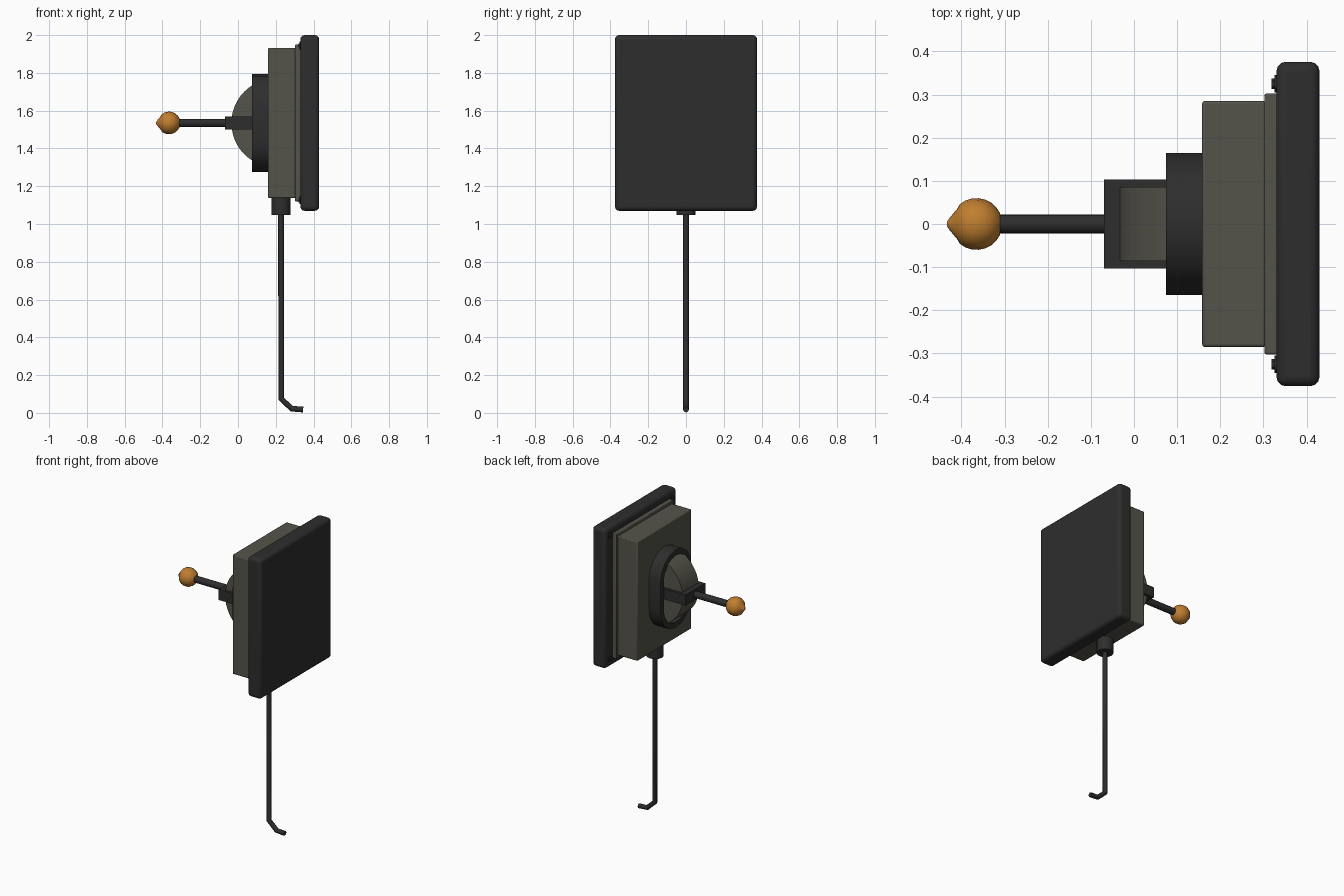
import bpy, bmesh, math
from mathutils import Vector

cube = bpy.data.objects.get("Cube")
if cube:
    bpy.data.objects.remove(cube, do_unlink=True)


def material(name, rgb):
    m = bpy.data.materials.new(name)
    m.use_nodes = True
    m.diffuse_color = (*rgb, 1)
    m.node_tree.nodes["Principled BSDF"].inputs["Base Color"].default_value = (*rgb, 1)
    return m


DARK = material("charcoal", (0.027, 0.027, 0.027))
GREY = material("olive grey", (0.09, 0.087, 0.068))
AMBER = material("amber", (0.53, 0.21, 0.03))
AXIS_Z = 1.535      # height of the lever


def finish(name, bm, mat, bevel=0, segments=2):
    bmesh.ops.recalc_face_normals(bm, faces=bm.faces)
    me = bpy.data.meshes.new(name)
    bm.to_mesh(me)
    bm.free()
    me.materials.append(mat)
    ob = bpy.data.objects.new(name, me)
    bpy.context.collection.objects.link(ob)
    bpy.ops.object.select_all(action='DESELECT')
    ob.select_set(True)
    bpy.context.view_layer.objects.active = ob
    if bevel:
        mod = ob.modifiers.new("bevel", 'BEVEL')
        mod.width, mod.segments = bevel, segments
    bpy.ops.object.shade_smooth_by_angle(angle=math.radians(30))
    return ob


def box(name, x, y, z, mat, bevel=0, segments=2):
    bm = bmesh.new()
    bmesh.ops.create_cube(bm, size=1)
    for v in bm.verts:
        v.co = [lo + (hi - lo) * (c + 0.5) for (lo, hi), c in zip((x, y, z), v.co)]
    return finish(name, bm, mat, bevel, segments)


def lathe_x(name, profile, y, z, mat, sides=16):
    """Revolve (x, radius) points around an axis along x."""
    bm = bmesh.new()
    rings = [[bm.verts.new((x, y + r * math.cos(a), z + r * math.sin(a)))
              for a in (math.tau * i / sides for i in range(sides))] for x, r in profile]
    for a, b in zip(rings, rings[1:]):
        for i in range(sides):
            j = (i + 1) % sides
            bm.faces.new((a[i], a[j], b[j], b[i]))
    bm.faces.new(rings[0])
    bm.faces.new(rings[-1])
    return finish(name, bm, mat)


def stadium(radius, half_straight, steps=8):
    pts = []
    for side in (1, -1):
        for i in range(steps + 1):
            a = math.pi * i / steps
            pts.append((side * radius * math.cos(a),
                        side * (half_straight + radius * math.sin(a))))
    return pts


# Wall side: plate, flange and housing
box("back_plate", (0.33, 0.43), (-0.376, 0.376), (1.07, 2.0), DARK, 0.022, 3)
box("flange", (0.302, 0.334), (-0.302, 0.302), (1.12, 1.95), GREY, 0.004)
box("housing", (0.158, 0.306), (-0.285, 0.285), (1.138, 1.932), GREY, 0.006)

# Corner screws
for y in (-0.325, 0.325):
    for z in (1.125, 1.945):
        lathe_x("screw_washer", [(0.326, 0.02), (0.335, 0.02)], y, z, DARK, 12)
        lathe_x("screw_head", [(0.319, 0.012), (0.33, 0.012)], y, z, DARK, 6)

# Hollow oblong collar around the lever opening
bm = bmesh.new()
outer, inner = stadium(0.164, 0.096), stadium(0.128, 0.096)
loops = [[bm.verts.new((x, y, AXIS_Z + z)) for y, z in pts]
         for pts, x in ((outer, 0.165), (outer, 0.074), (inner, 0.074), (inner, 0.165))]
for k in range(4):
    a, b = loops[k], loops[(k + 1) % 4]
    for i in range(len(a)):
        j = (i + 1) % len(a)
        bm.faces.new((a[i], a[j], b[j], b[i]))
finish("collar", bm, DARK)

# Half-round rocker inside the collar
bm = bmesh.new()
N = 24
arc = [(0.2 - 0.235 * math.sin(math.pi * i / N), AXIS_Z + 0.235 * math.cos(math.pi * i / N))
       for i in range(N + 1)]
face = bm.faces.new([bm.verts.new((x, -0.086, z)) for x, z in arc])
ext = bmesh.ops.extrude_face_region(bm, geom=[face])
bmesh.ops.translate(bm, vec=Vector((0, 0.172, 0)),
                    verts=[g for g in ext["geom"] if isinstance(g, bmesh.types.BMVert)])
finish("rocker", bm, GREY)

# Fork straddling the rocker
box("fork_bridge", (-0.07, -0.03), (-0.103, 0.103), (1.5, 1.57), DARK)
for side in (-1, 1):
    box("fork_arm", (-0.031, 0.16), sorted((side * 0.086, side * 0.103)), (1.5, 1.57), DARK)

# Handle rod and knob
lathe_x("handle_rod", [(-0.33, 0.022), (-0.06, 0.022)], 0, AXIS_Z, DARK)
knob = [(-0.433, 0.006), (-0.426, 0.016), (-0.41, 0.035)]
for deg in range(130, 24, -15):
    a = math.radians(deg)
    knob.append((-0.365 + 0.06 * math.cos(a), 0.06 * math.sin(a)))
lathe_x("handle_knob", knob, 0, AXIS_Z, AMBER)

# Cable gland under the housing
bm = bmesh.new()
bmesh.ops.create_cone(bm, cap_ends=True, segments=16, radius1=0.051, radius2=0.051, depth=0.1)
bmesh.ops.translate(bm, verts=bm.verts, vec=(0.228, 0, 1.098))
finish("cable_gland", bm, DARK)

# Hanging cable with a bent end
curve = bpy.data.curves.new("cable", 'CURVE')
curve.dimensions = '3D'
curve.bevel_depth = 0.0155
curve.bevel_resolution = 2
curve.use_fill_caps = True
path = [(0.228, 1.08), (0.228, 0.075), (0.285, 0.022), (0.345, 0.018)]
spline = curve.splines.new('POLY')
spline.points.add(len(path) - 1)
for p, (x, z) in zip(spline.points, path):
    p.co = (x, 0, z, 1)
curve.materials.append(DARK)
bpy.context.collection.objects.link(bpy.data.objects.new("cable", curve))
